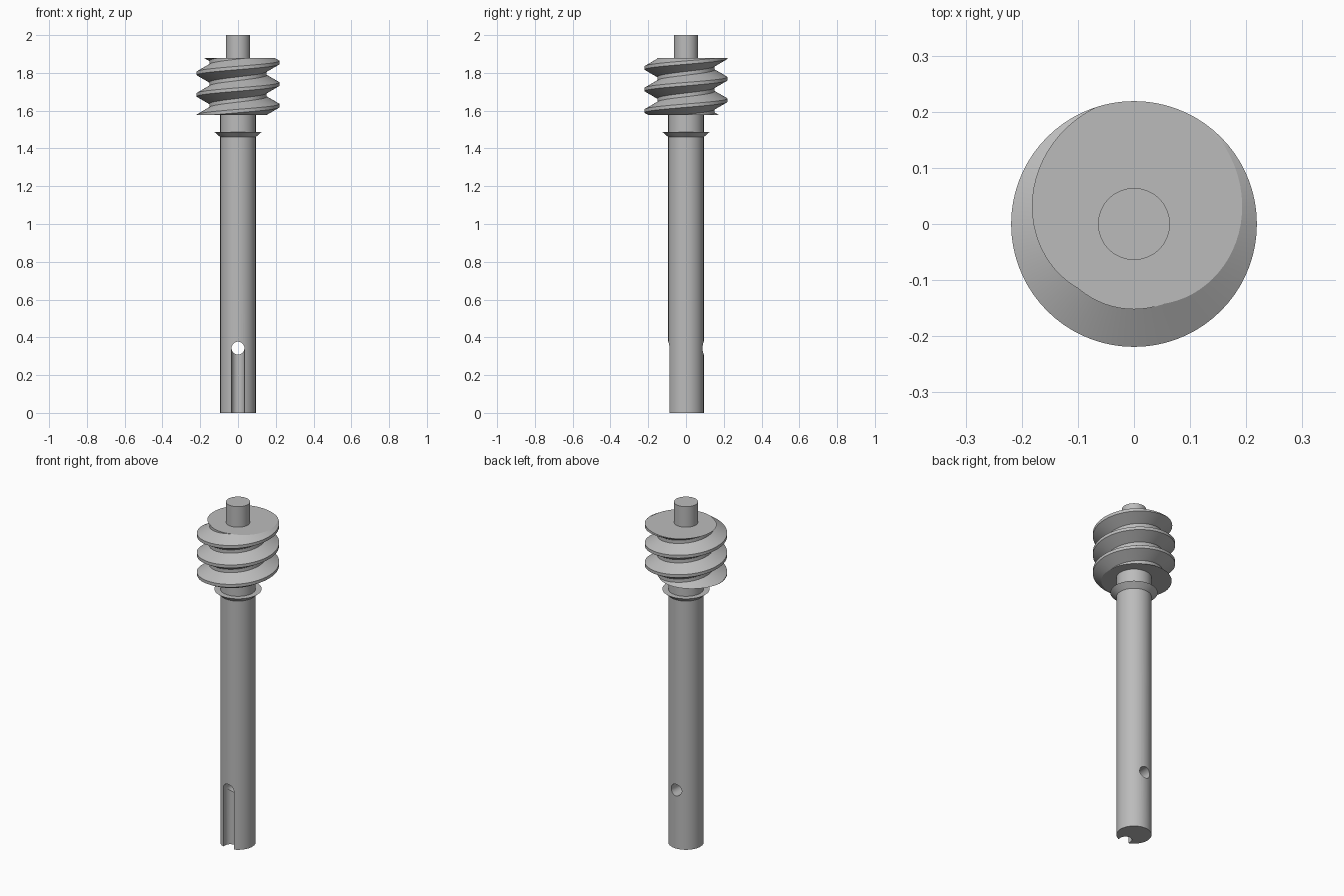
import bpy
import bmesh
import math
from mathutils import Vector

cube = bpy.data.objects.get("Cube")
if cube:
    bpy.data.objects.remove(cube, do_unlink=True)

steel = bpy.data.materials.new("grey steel")
steel.use_nodes = True
GREY = (0.5, 0.5, 0.5, 1)
steel.diffuse_color = GREY
steel.node_tree.nodes["Principled BSDF"].inputs["Base Color"].default_value = GREY


def finish(name, bm, smooth=True):
    """Turn a bmesh into a named, shaded object."""
    bmesh.ops.recalc_face_normals(bm, faces=bm.faces)
    mesh = bpy.data.meshes.new(name)
    bm.to_mesh(mesh)
    bm.free()
    mesh.materials.append(steel)
    ob = bpy.data.objects.new(name, mesh)
    bpy.context.collection.objects.link(ob)
    if smooth:
        shade(ob)
    return ob


def shade(ob):
    bpy.ops.object.select_all(action="DESELECT")
    ob.select_set(True)
    bpy.context.view_layer.objects.active = ob
    bpy.ops.object.shade_smooth_by_angle(angle=math.radians(30))


def cone(name, r1, r2, z1, z2, smooth=True):
    bm = bmesh.new()
    bmesh.ops.create_cone(bm, cap_ends=True, segments=64,
                          radius1=r1, radius2=r2, depth=z2 - z1)
    bmesh.ops.translate(bm, verts=bm.verts, vec=(0, 0, (z1 + z2) / 2))
    return finish(name, bm, smooth)


def cut(target, cutter):
    mod = target.modifiers.new("cut", "BOOLEAN")
    mod.operation = "DIFFERENCE"
    mod.solver = "EXACT"
    mod.object = cutter
    bpy.context.view_layer.objects.active = target
    bpy.ops.object.modifier_apply(modifier=mod.name)
    bpy.data.objects.remove(cutter, do_unlink=True)


# Shaft, with a cross hole and a round-bottomed groove below it on the front
SHAFT_R, HOLE_R, HOLE_Z, GROOVE_Y = 0.094, 0.034, 0.343, -0.07
shaft = cone("shaft", SHAFT_R, SHAFT_R, 0, 1.6, smooth=False)

groove = cone("groove_cutter", HOLE_R, HOLE_R, -0.1, HOLE_Z, smooth=False)
groove.location.y = GROOVE_Y

bm = bmesh.new()
bmesh.ops.create_cube(bm, size=1)
bmesh.ops.scale(bm, verts=bm.verts, vec=(2 * HOLE_R, 0.1, HOLE_Z + 0.1))
bmesh.ops.translate(bm, verts=bm.verts, vec=(0, GROOVE_Y - 0.05, (HOLE_Z - 0.1) / 2))
mouth = finish("groove_mouth_cutter", bm, smooth=False)

hole = cone("hole_cutter", HOLE_R, HOLE_R, -0.2, 0.2, smooth=False)
hole.rotation_euler.x = math.pi / 2
hole.location.z = HOLE_Z

bpy.context.view_layer.update()
for cutter in (groove, mouth, hole):
    cutter.hide_render = True
    cut(shaft, cutter)
shade(shaft)

# Flared collar and top pin
cone("collar", SHAFT_R, 0.126, 1.46, 1.488)
cone("top_pin", 0.064, 0.064, 1.86, 2.0)

# Worm: a helical thread profile swept upwards, then trimmed flat at both ends
BOTTOM, TOP, PITCH = 1.578, 1.88, 0.114
CREST_R, ROOT_R = 0.219, 0.152
STEPS, TURNS = 72, 6
START = math.radians(80)
profile = [(-0.078, CREST_R), (0.078, CREST_R), (0.414, ROOT_R),
           (0.586, ROOT_R), (0.922, CREST_R)]

bm = bmesh.new()
rows = []
for i in range(STEPS * TURNS + 1):
    turn = i / STEPS
    a = START + turn * math.tau
    z0 = TOP + (turn - TURNS + 1) * PITCH
    rows.append([bm.verts.new((r * math.cos(a), r * math.sin(a), z0 + t * PITCH))
                 for t, r in profile])
for low, high in zip(rows, rows[1:]):
    for k in range(len(profile) - 1):
        bm.faces.new((low[k], high[k], high[k + 1], low[k + 1]))
bmesh.ops.remove_doubles(bm, verts=bm.verts, dist=1e-5)
for z, normal in ((TOP, 1), (BOTTOM, -1)):
    geom = bm.verts[:] + bm.edges[:] + bm.faces[:]
    bmesh.ops.bisect_plane(bm, geom=geom, dist=1e-6, plane_co=Vector((0, 0, z)),
                           plane_no=Vector((0, 0, normal)), clear_outer=True)
    rim = [e for e in bm.edges if e.is_boundary
           and all(abs(v.co.z - z) < 1e-4 for v in e.verts)]
    bmesh.ops.holes_fill(bm, edges=rim, sides=0)
finish("worm_thread", bm)
